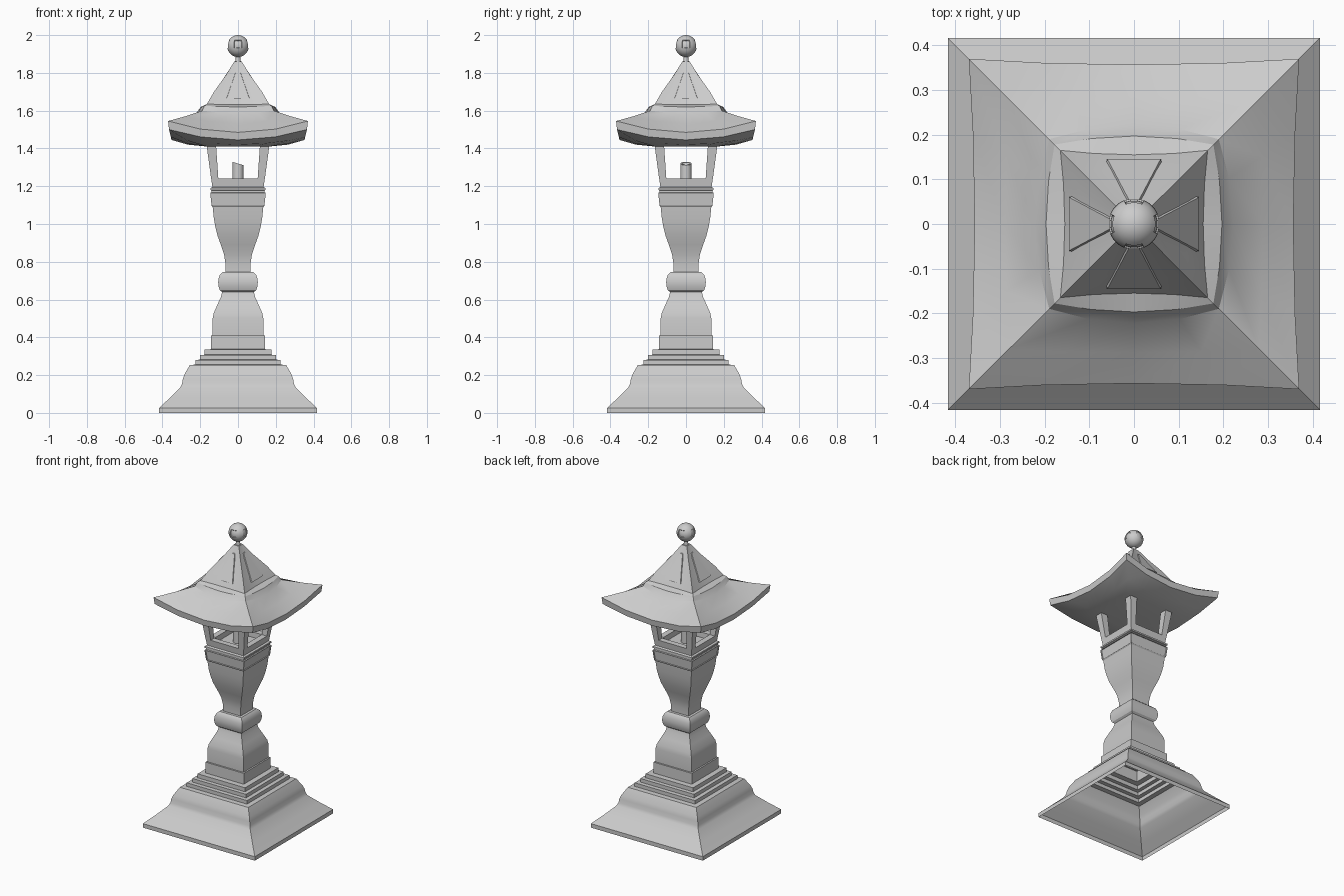
import bpy, bmesh, math
from mathutils import Vector, Matrix

cube = bpy.data.objects.get("Cube")
if cube:
    bpy.data.objects.remove(cube, do_unlink=True)

GREY = (0.6, 0.6, 0.6, 1)
stone = bpy.data.materials.new("grey stone")
stone.use_nodes = True
stone.diffuse_color = GREY
stone.node_tree.nodes["Principled BSDF"].inputs["Base Color"].default_value = GREY


def finish(bm, name, angle=30):
    bmesh.ops.recalc_face_normals(bm, faces=bm.faces)
    mesh = bpy.data.meshes.new(name)
    bm.to_mesh(mesh)
    bm.free()
    mesh.materials.append(stone)
    obj = bpy.data.objects.new(name, mesh)
    bpy.context.collection.objects.link(obj)
    bpy.ops.object.select_all(action="DESELECT")
    obj.select_set(True)
    bpy.context.view_layer.objects.active = obj
    bpy.ops.object.shade_smooth_by_angle(angle=math.radians(angle))
    return obj


def bridge(bm, rings):
    n = len(rings[0])
    for a, b in zip(rings, rings[1:]):
        for i in range(n):
            j = (i + 1) % n
            bm.faces.new((a[i], a[j], b[j], b[i]))


def square_loft(bm, profile, cap_top=False):
    """Stack square rings from (half width, height) pairs."""
    corners = ((-1, -1), (1, -1), (1, 1), (-1, 1))
    rings = [[bm.verts.new((r * x, r * y, z)) for x, y in corners] for r, z in profile]
    bridge(bm, rings)
    if cap_top:
        bm.faces.new(rings[-1])


# Hollow stepped base
bm = bmesh.new()
square_loft(bm, [(.417, 0), (.417, .027), (.36, .08), (.305, .135), (.296, .155), (.292, .18),
                 (.283, .205), (.255, .253), (.225, .256), (.225, .28), (.2, .282), (.2, .306),
                 (.177, .308), (.177, .335), (.143, .337), (.143, .41)])
finish(bm, "stepped_base")

# Lower pedestal
bm = bmesh.new()
square_loft(bm, [(.143, .41), (.134, .411), (.134, .5), (.128, .53), (.108, .575), (.09, .615),
                 (.084, .64)])
finish(bm, "pedestal")

# Rounded knob between pedestal and shaft
bm = bmesh.new()
square_loft(bm, [(.084, .64), (.096, .65), (.103, .67), (.105, .692), (.102, .715), (.095, .733),
                 (.082, .745), (.066, .746)])
finish(bm, "knob")

# Flared shaft
bm = bmesh.new()
square_loft(bm, [(.066, .745), (.066, .79), (.074, .84), (.091, .89), (.109, .94), (.12, .985),
                 (.128, 1.03), (.134, 1.09)])
finish(bm, "shaft")

# Collar with sunken panels
bm = bmesh.new()
square_loft(bm, [(.134, 1.09), (.14, 1.097), (.147, 1.165), (.14, 1.168), (.14, 1.177),
                 (.146, 1.18), (.146, 1.19), (.135, 1.196), (.135, 1.2)])
panels = [f for f in bm.faces if f.calc_area() > .015]
bmesh.ops.inset_individual(bm, faces=panels, thickness=.014, depth=0)
bmesh.ops.inset_individual(bm, faces=panels, thickness=.002, depth=-.006)
finish(bm, "collar")

# Open tray of the light chamber
bm = bmesh.new()
square_loft(bm, [(.136, 1.198), (.142, 1.24), (.104, 1.24), (.102, 1.205)], cap_top=True)
finish(bm, "chamber_tray")

# Four leaning corner posts
bm = bmesh.new()
for sx in (-1, 1):
    for sy in (-1, 1):
        rings = []
        for outer, inner, z in ((.142, .104, 1.238), (.166, .116, 1.415)):
            pts = ((inner, inner), (outer, inner), (outer, outer), (inner, outer))
            rings.append([bm.verts.new((sx * x, sy * y, z)) for x, y in pts])
        bridge(bm, rings)
finish(bm, "corner_posts")

# Candle with a slanted hollow top
bm = bmesh.new()
rings = []
for r, z, slope in ((.03, 1.205, 0), (.03, 1.32, .3), (.022, 1.32, .3), (.006, 1.305, 0)):
    ring = []
    for i in range(16):
        a = math.tau * i / 16
        x, y = r * math.cos(a), r * math.sin(a)
        ring.append(bm.verts.new((x, y, z - slope * x)))
    rings.append(ring)
bridge(bm, rings)
bm.faces.new(rings[-1])
finish(bm, "candle")

# Sweeping roof: corner half width and height, then mid-side half width and height
roof = [(.165, 1.41, .165, 1.41), (.27, 1.442, .265, 1.42), (.365, 1.5, .352, 1.445),
        (.37, 1.545, .357, 1.485), (.28, 1.57, .288, 1.532), (.19, 1.6, .222, 1.585),
        (.178, 1.625, .197, 1.62), (.165, 1.635, .155, 1.632), (.127, 1.7, .115, 1.7),
        (.063, 1.79, .056, 1.79), (.02, 1.86, .02, 1.86)]
bm = bmesh.new()
rings = []
for corner, zc, mid, zm in roof:
    ring = []
    for side in range(4):
        turn = Matrix.Rotation(side * math.pi / 2, 3, "Z")
        for t in (-1, -.54, 0, .54):
            f = 1 - t * t
            p = Vector((t * corner, -(corner + (mid - corner) * f), zc + (zm - zc) * f))
            ring.append(bm.verts.new(turn @ p))
    rings.append(ring)
bridge(bm, rings)
bm.faces.new(rings[0])
bm.faces.new(rings[-1])
finish(bm, "roof", 28)

# Raised triangular panel on each roof face
bm = bmesh.new()
for side in range(4):
    turn = Matrix.Rotation(side * math.pi / 2, 3, "Z")
    back, front = [[bm.verts.new(turn @ Vector(p)) for p in pts] for pts in (
        ((-.066, -.115, 1.66), (.066, -.115, 1.66), (.008, -.03, 1.82), (-.008, -.03, 1.82)),
        ((-.06, -.146, 1.665), (.06, -.146, 1.665), (.008, -.048, 1.815), (-.008, -.048, 1.815)))]
    bridge(bm, [back, front])
    bm.faces.new(front)
finish(bm, "roof_panels")

# Finial stem
bm = bmesh.new()
bmesh.ops.create_cone(bm, segments=12, radius1=.016, radius2=.01, depth=.05,
                      matrix=Matrix.Translation((0, 0, 1.875)))
finish(bm, "finial_stem")

# Finial ball with a sunken patch on each side
bm = bmesh.new()
bmesh.ops.create_uvsphere(bm, u_segments=24, v_segments=16, radius=.058)
bmesh.ops.rotate(bm, verts=bm.verts, matrix=Matrix.Rotation(math.pi / 24, 3, "Z"))
for axis in (Vector((1, 0, 0)), Vector((-1, 0, 0)), Vector((0, 1, 0)), Vector((0, -1, 0))):
    patch = [f for f in bm.faces
             if f.calc_center_median().normalized().dot(axis) > .8
             and -.01 < f.calc_center_median().z < .036
             and abs(f.calc_center_median().dot(axis.cross(Vector((0, 0, 1))))) < .02]
    bmesh.ops.inset_region(bm, faces=patch, thickness=.002, depth=-.005)
bmesh.ops.translate(bm, verts=bm.verts, vec=(0, 0, 1.942))
finish(bm, "finial_ball")
